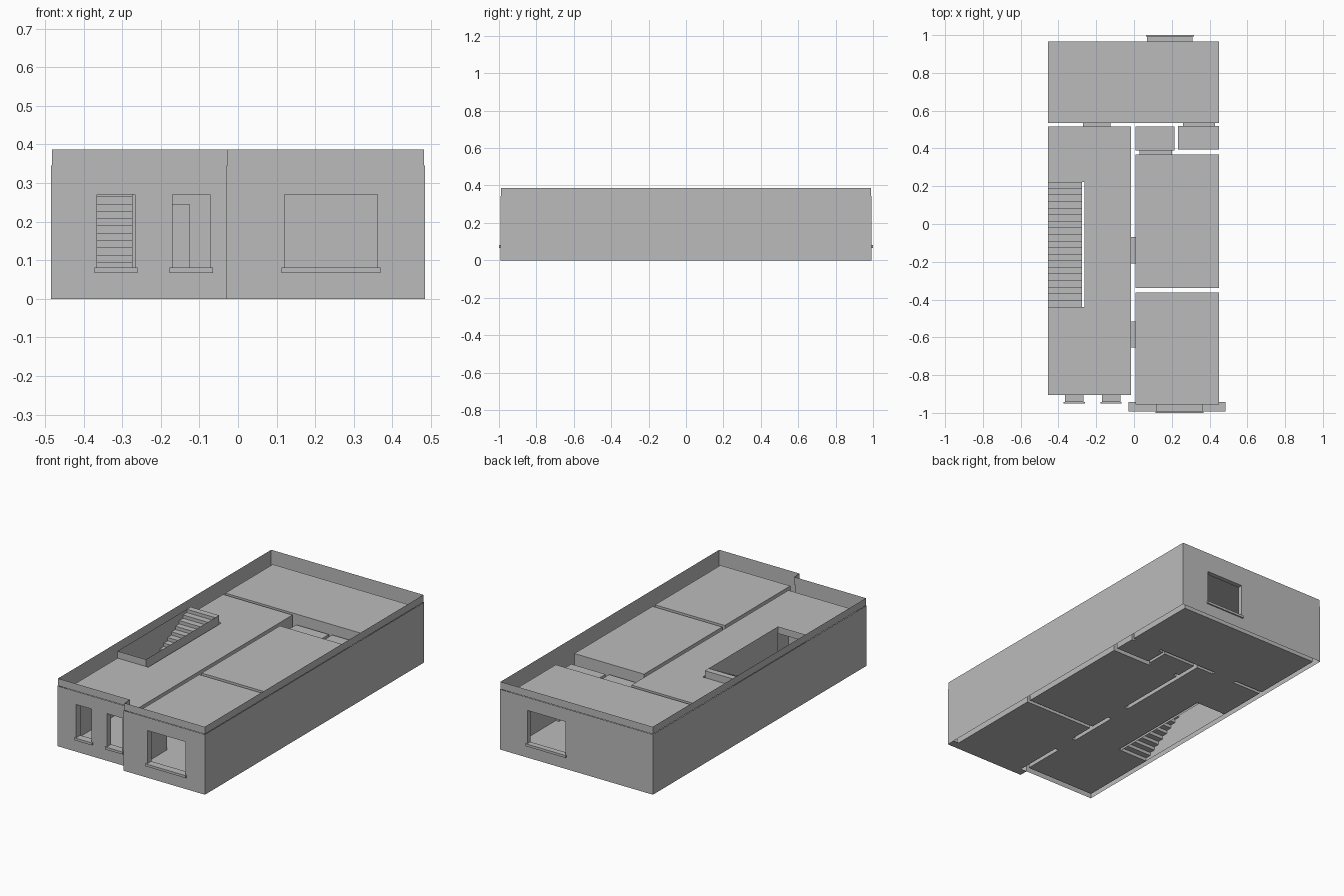
import bpy
import bmesh

cube = bpy.data.objects.get("Cube")
if cube:
    bpy.data.objects.remove(cube)

plaster = bpy.data.materials.new("grey plaster")
plaster.use_nodes = True
GREY = (0.5, 0.5, 0.5, 1)
plaster.diffuse_color = GREY
plaster.node_tree.nodes["Principled BSDF"].inputs["Base Color"].default_value = GREY


def finish(bm, name):
    bmesh.ops.remove_doubles(bm, verts=bm.verts, dist=0.0001)
    mesh = bpy.data.meshes.new(name)
    bm.to_mesh(mesh)
    bm.free()
    mesh.materials.append(plaster)
    obj = bpy.data.objects.new(name, mesh)
    bpy.context.collection.objects.link(obj)
    return obj


def panel(bm, axis, at, u, v, holes=(), flip=False):
    """Flat rectangle across an axis, with rectangular holes (u0, u1, v0, v1)."""
    us = sorted({*u, *(c for h in holes for c in h[:2] if u[0] < c < u[1])})
    vs = sorted({*v, *(c for h in holes for c in h[2:] if v[0] < c < v[1])})
    for a, b in zip(us, us[1:]):
        for c, d in zip(vs, vs[1:]):
            mu, mv = (a + b) / 2, (c + d) / 2
            if any(h[0] < mu < h[1] and h[2] < mv < h[3] for h in holes):
                continue
            corners = []
            for p in ((a, c), (b, c), (b, d), (a, d)):
                co = list(p)
                co.insert(axis, at)
                corners.append(bm.verts.new(co))
            bm.faces.new(corners[::-1] if flip else corners)


def holes_at(axis, at, span):
    """Openings that run through the wall plane and lie along its span."""
    found = []
    for run, box in OPENINGS:
        lo, hi = box[axis]
        if run == axis and lo - 0.001 <= at <= hi + 0.001:
            across = box[1 - axis]
            if span[0] < sum(across) / 2 < span[1]:
                found.append((*across, *box[2]))
    return found


def sides(bm, x, y, z, skip=(), pierced=True):
    """Four upright walls of a rectangle, pierced by openings."""
    for axis, own, span in ((0, x, y), (1, y, x)):
        for end in (0, 1):
            if (axis, end) not in skip:
                cut = holes_at(axis, own[end], span) if pierced else ()
                panel(bm, axis, own[end], span, z, cut, flip=(axis == end))


def box(name, x, y, z):
    bm = bmesh.new()
    sides(bm, x, y, z, pierced=False)
    panel(bm, 2, z[0], x, y, flip=True)
    panel(bm, 2, z[1], x, y)
    finish(bm, name)


# Main levels and limits
HALF, BACK, FRONT, RECESS, STEP = 0.485, 0.992, -0.992, -0.942, -0.03
CEILING, LOW_CEILING, LEDGE, TOP = 0.32, 0.27, 0.345, 0.387
DOOR, WINDOW = (0, 0.245), (0.08, 0.27)

# Openings: running axis, then x, y and z ranges
OPENINGS = [
    (1, ((-0.365, -0.267), (RECESS, -0.905), WINDOW)),
    (1, ((-0.17, -0.072), (RECESS, -0.905), WINDOW)),
    (1, ((0.12, 0.362), (FRONT, -0.955), WINDOW)),
    (1, ((0.07, 0.31), (0.965, BACK), WINDOW)),
    (1, ((-0.27, -0.125), (0.515, 0.535), DOOR)),
    (1, ((0.26, 0.43), (0.52, 0.535), DOOR)),
    (1, ((0.03, 0.2), (0.368, 0.388), DOOR)),
    (0, ((-0.015, 0.008), (-0.21, -0.07), DOOR)),
    (0, ((-0.015, 0.008), (-0.655, -0.515), DOOR)),
]

# Reveals lining every door and window
bm = bmesh.new()
for run, (x, y, z) in OPENINGS:
    skip = ((run, 0), (run, 1))
    sides(bm, x, y, z, skip, pierced=False)
    panel(bm, 2, z[0], x, y)
    panel(bm, 2, z[1], x, y)
finish(bm, "opening_reveals")

# Window sills
for n, (run, (x, y, z)) in enumerate(OPENINGS[:4]):
    face = y[0] if y[0] < 0 else y[1]
    out = -0.008 if face < 0 else 0.008
    box(f"window_sill_{n + 1}", (x[0] - 0.007, x[1] + 0.007),
        sorted((face, face + out)), (0.067, 0.081))

# Rooms: x range, y range, height
ROOMS = {
    "back_room": ((-0.455, 0.45), (0.535, 0.965), CEILING),
    "middle_room": ((0.008, 0.45), (-0.34, 0.368), CEILING),
    "front_room": ((0.008, 0.45), (-0.955, -0.362), CEILING),
    "small_lobby": ((0.008, 0.215), (0.388, 0.515), LOW_CEILING),
    "store_room": ((0.232, 0.45), (0.395, 0.52), LOW_CEILING),
    "hall": ((-0.455, -0.015), (-0.905, 0.515), CEILING),
}
WELL_X, WELL_Y, SLOT_X, WELL_TOP = (-0.455, -0.275), (-0.44, 0.222), -0.261, 0.36
for name, (x, y, height) in ROOMS.items():
    cut = [(WELL_X[0], SLOT_X, *WELL_Y)] if name == "hall" else []
    bm = bmesh.new()
    sides(bm, x, y, (0, height))
    panel(bm, 2, 0, x, y, cut, flip=True)
    panel(bm, 2, height, x, y, cut)
    finish(bm, name)

# Hollow wall beside the stairs, and the upstand around the stairwell
bm = bmesh.new()
sides(bm, (WELL_X[1], SLOT_X), WELL_Y, (0, CEILING), pierced=False)
panel(bm, 1, WELL_Y[1], WELL_X, (0, CEILING))
finish(bm, "stair_wall")
bm = bmesh.new()
sides(bm, WELL_X, WELL_Y, (CEILING, WELL_TOP), pierced=False)
finish(bm, "stairwell_upstand")

# Stairs climbing towards the back
bm = bmesh.new()
STEPS = 19
going, rise = (WELL_Y[1] - WELL_Y[0]) / STEPS, WELL_TOP / STEPS
for i in range(STEPS):
    y0, z0 = WELL_Y[0] + i * going, i * rise
    panel(bm, 1, y0, WELL_X, (z0, z0 + rise))
    panel(bm, 2, z0 + rise, WELL_X, (y0, y0 + going))
finish(bm, "stairs")


def shell(bm, inset, z):
    """Outer wall sheet following the stepped plan."""
    w, b, f = HALF - inset, BACK - inset, FRONT + inset
    r, s = RECESS + inset, STEP + inset
    panel(bm, 0, w, (f, b), z)
    panel(bm, 0, -w, (r, b), z, flip=True)
    panel(bm, 0, s, (f, r), z, flip=True)
    for at, span in ((r, (-w, s)), (f, (s, w)), (b, (-w, w))):
        cut = holes_at(1, at, span) if z[0] == 0 else ()
        panel(bm, 1, at, span, z, cut, flip=at > 0)


# Outer walls, set-back parapet and floor strip under the projecting front
bm = bmesh.new()
shell(bm, 0, (0, LEDGE))
panel(bm, 2, 0, (STEP, HALF), (FRONT, RECESS), [(0.008, 0.45, -0.955, RECESS)], flip=True)
finish(bm, "outer_walls")
bm = bmesh.new()
shell(bm, 0.003, (LEDGE, TOP))
finish(bm, "parapet")
